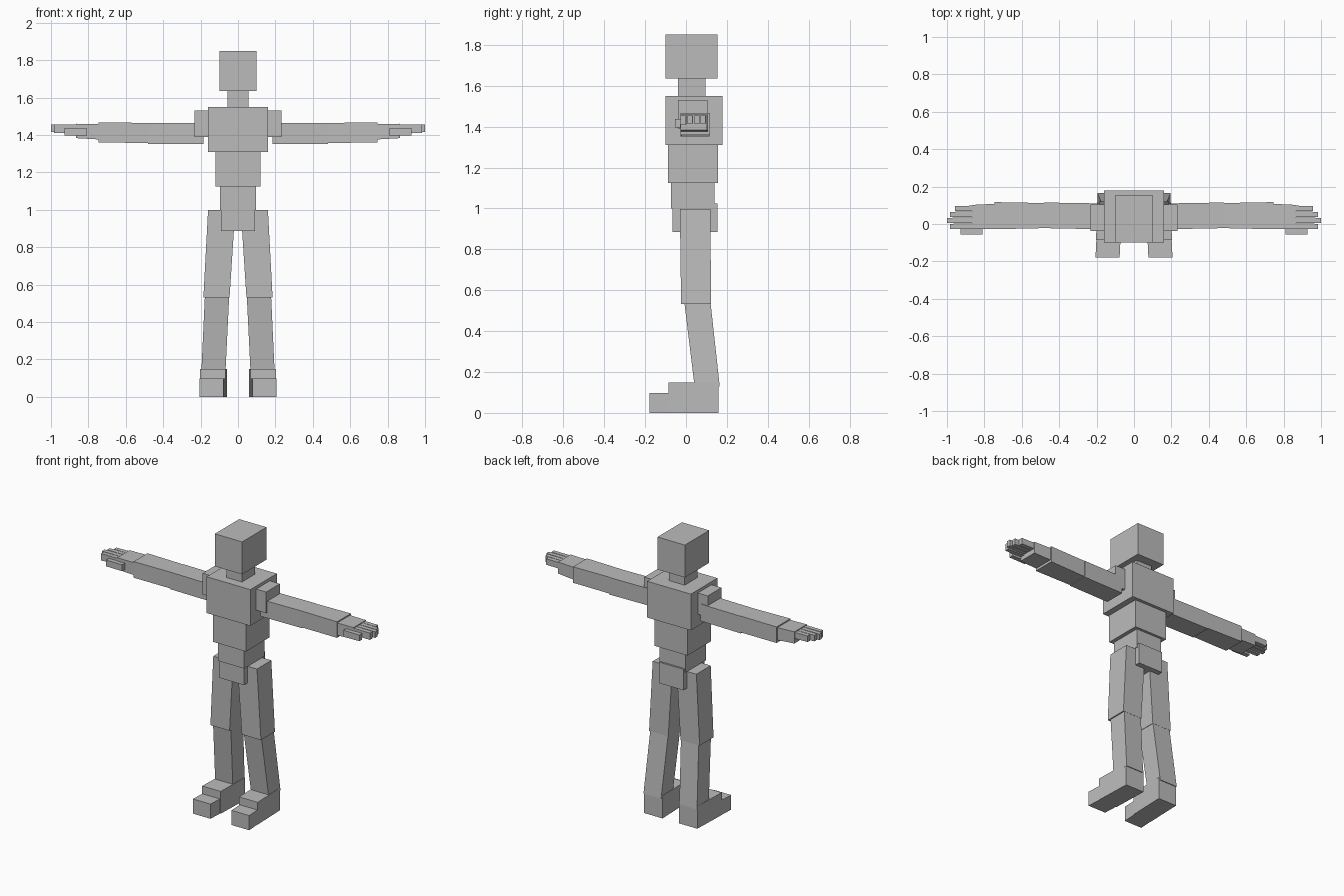
import bpy

if "Cube" in bpy.data.objects:
    bpy.data.objects.remove(bpy.data.objects["Cube"])

grey = bpy.data.materials.new("plain grey")
grey.diffuse_color = (0.5, 0.5, 0.5, 1)
grey.use_nodes = True
grey.node_tree.nodes["Principled BSDF"].inputs["Base Color"].default_value = grey.diffuse_color


def block(name, a, b):
    """Six-sided block between two end quads of four corners each."""
    mesh = bpy.data.meshes.new(name)
    faces = [(3, 2, 1, 0), (4, 5, 6, 7)]
    faces += [(i, (i + 1) % 4, (i + 1) % 4 + 4, i + 4) for i in range(4)]
    mesh.from_pydata(a + b, [], faces)
    mesh.materials.append(grey)
    obj = bpy.data.objects.new(name, mesh)
    bpy.context.collection.objects.link(obj)
    bpy.context.view_layer.objects.active = obj
    # Consistent outward normals
    import bmesh
    bm = bmesh.new()
    bm.from_mesh(mesh)
    bmesh.ops.recalc_face_normals(bm, faces=bm.faces)
    bm.to_mesh(mesh)
    bm.free()
    return obj


def quad_z(z, x0, x1, y0, y1, dz=0.0):
    """Level quad; dz lifts its back edge."""
    return [(x0, y0, z), (x1, y0, z), (x1, y1, z + dz), (x0, y1, z + dz)]


def quad_x(x, y0, y1, z0, z1):
    return [(x, y0, z0), (x, y1, z0), (x, y1, z1), (x, y0, z1)]


def pair(name, a, b):
    """The block and its mirror image across x = 0."""
    block("left_" + name, a, b)
    block("right_" + name, *[[(-x, y, z) for x, y, z in q] for q in (a, b)])


# Head, neck and torso: half width, y range, z range
for name, w, y0, y1, z0, z1 in (
        ("head", 0.10, -0.10, 0.155, 1.635, 1.85),
        ("neck", 0.057, -0.04, 0.095, 1.54, 1.64),
        ("chest", 0.16, -0.10, 0.178, 1.31, 1.55),
        ("stomach", 0.12, -0.088, 0.157, 1.125, 1.312),
        ("waist", 0.095, -0.073, 0.14, 1.0, 1.127)):
    block(name, quad_z(z0, -w, w, y0, y1), quad_z(z1, -w, w, y0, y1))
block("pelvis", quad_z(0.886, -0.09, 0.09, -0.065, 0.155),
      quad_z(1.003, -0.09, 0.09, -0.065, 0.155, 0.022))

# Arms: a run of blocks along x
pair("shoulder", quad_x(0.14, -0.038, 0.105, 1.39, 1.53),
     quad_x(0.233, -0.038, 0.105, 1.39, 1.53))
pair("upper_arm", quad_x(0.185, -0.028, 0.11, 1.353, 1.465),
     quad_x(0.482, -0.022, 0.115, 1.352, 1.465))
pair("forearm", quad_x(0.48, -0.022, 0.112, 1.357, 1.465),
     quad_x(0.745, -0.028, 0.117, 1.36, 1.466))
pair("hand", quad_x(0.743, -0.026, 0.108, 1.376, 1.458),
     quad_x(0.865, -0.028, 0.102, 1.383, 1.46))
pair("thumb", quad_x(0.81, -0.055, -0.022, 1.395, 1.438),
     quad_x(0.928, -0.055, -0.026, 1.397, 1.438))
for name, y, tip, low in (("index_finger", -0.026, 0.985, 1.41),
                          ("middle_finger", 0.006, 1.0, 1.415),
                          ("ring_finger", 0.038, 0.985, 1.415),
                          ("little_finger", 0.069, 0.958, 1.415)):
    pair(name, quad_x(0.86, y, y + 0.029, low, 1.455),
         quad_x(tip, y, y + 0.027, low, 1.455))

# Legs: tapering outwards and back towards the ankles
pair("thigh", quad_z(0.532, 0.045, 0.185, -0.024, 0.122),
     quad_z(0.998, 0.015, 0.16, -0.03, 0.12))
pair("shin", quad_z(0.13, 0.067, 0.196, 0.042, 0.165),
     quad_z(0.54, 0.047, 0.177, -0.008, 0.12))


# Feet: slightly turned out
def quad_y(y, x0, x1, z1):
    return [(x0, y, 0), (x1, y, 0), (x1, y, z1), (x0, y, z1)]


pair("foot", quad_y(-0.085, 0.068, 0.203, 0.148), quad_y(0.16, 0.06, 0.195, 0.148))
pair("toes", quad_y(-0.178, 0.077, 0.206, 0.097), quad_y(-0.08, 0.072, 0.201, 0.097))
